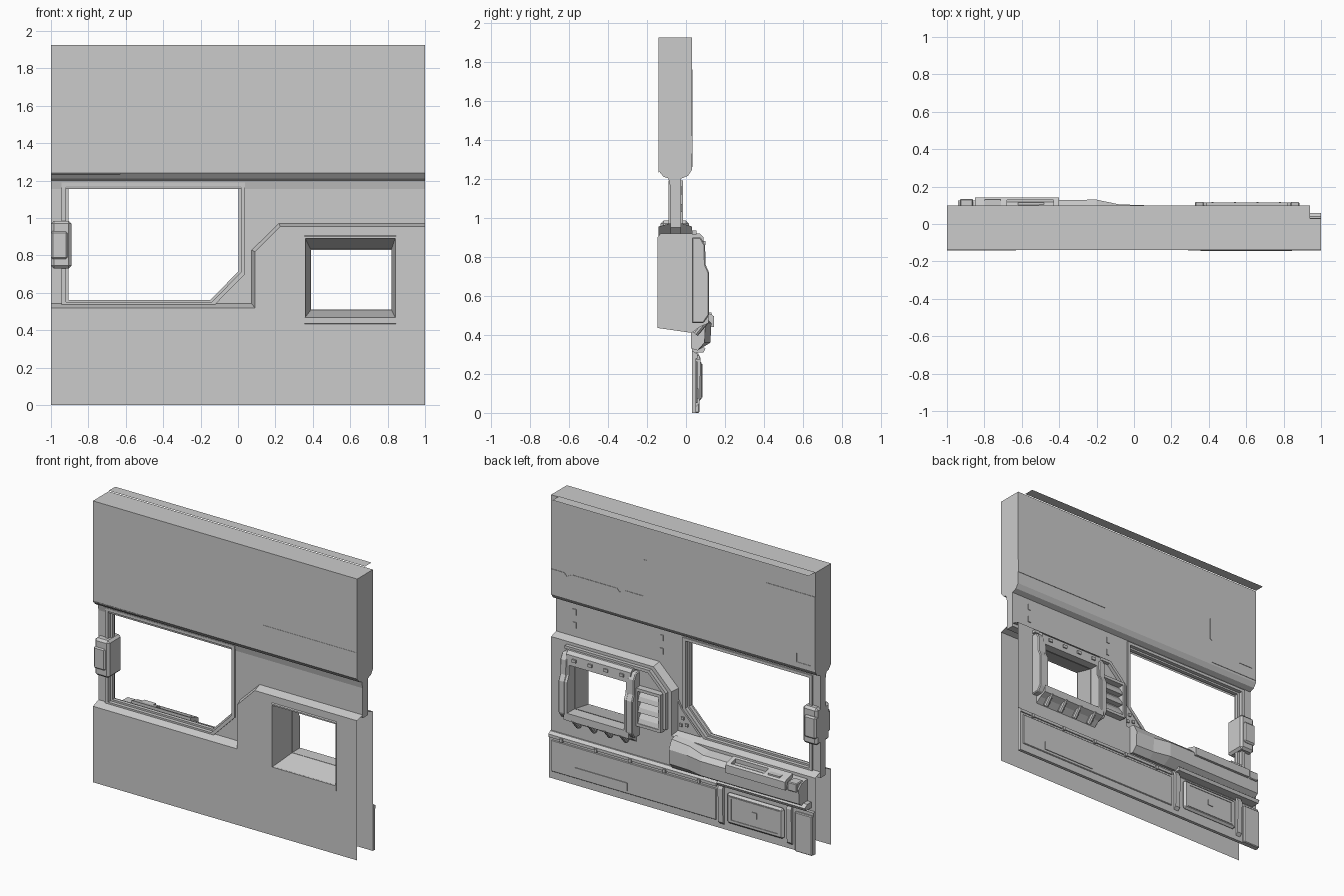
import bpy, bmesh, math
from mathutils import Vector

if "Cube" in bpy.data.objects:
    bpy.data.objects.remove(bpy.data.objects["Cube"])


def finish(name, bm, bevel=0.0):
    me = bpy.data.meshes.new(name)
    bm.to_mesh(me)
    bm.free()
    ob = bpy.data.objects.new(name, me)
    bpy.context.collection.objects.link(ob)
    if bevel:
        m = ob.modifiers.new("bevel", 'BEVEL')
        m.width, m.segments = bevel, 1
    return ob


def loft(name, sections, caps=True, closed=True, bevel=0.0):
    """Bridge matching point loops; cap the ends."""
    bm = bmesh.new()
    rows = [[bm.verts.new(p) for p in s] for s in sections]
    n = len(rows[0])
    for a, b in zip(rows, rows[1:]):
        for i in range(n if closed else n - 1):
            j = (i + 1) % n
            bm.faces.new((a[i], a[j], b[j], b[i]))
    if caps and closed:
        bm.faces.new(rows[0])
        bm.faces.new(rows[-1])
    bmesh.ops.recalc_face_normals(bm, faces=bm.faces)
    return finish(name, bm, bevel)


def prism(name, profile, x0, x1, bevel=0.0):
    return loft(name, [[(x, y, z) for y, z in profile] for x in (x0, x1)], bevel=bevel)


def rect(x0, x1, z0, z1):
    return [(x0, z0), (x1, z0), (x1, z1), (x0, z1)]


def box(name, x0, x1, y0, y1, z0, z1, bevel=0.0):
    return loft(name, [[(x, y, z) for x, z in rect(x0, x1, z0, z1)] for y in (y0, y1)], bevel=bevel)


def plate(name, outer, holes, y0, y1=None, face=-1):
    """Flat outline in x-z with holes; a sheet, or a slab if y1 is given."""
    bm = bmesh.new()
    edges = []
    for loop in [outer] + holes:
        vs = [bm.verts.new((x, y0, z)) for x, z in loop]
        edges += [bm.edges.new((vs[i], vs[(i + 1) % len(vs)])) for i in range(len(vs))]
    bmesh.ops.triangle_fill(bm, use_beauty=True, edges=edges, normal=(0, -1, 0))
    if y1 is not None:
        g = bmesh.ops.extrude_face_region(bm, geom=bm.faces[:], use_keep_orig=True)
        vs = [v for v in g['geom'] if isinstance(v, bmesh.types.BMVert)]
        bmesh.ops.translate(bm, vec=(0, y1 - y0, 0), verts=vs)
        bmesh.ops.recalc_face_normals(bm, faces=bm.faces)
    else:
        bm.normal_update()
        for f in bm.faces:
            if f.normal.y * face < 0:
                f.normal_flip()
    return finish(name, bm)


def cut(ob, cutter):
    m = ob.modifiers.new("cut", 'BOOLEAN')
    m.object, m.solver = cutter, 'EXACT'
    bpy.context.view_layer.objects.active = ob
    bpy.ops.object.modifier_apply(modifier=m.name)
    bpy.data.objects.remove(cutter, do_unlink=True)


# Upper block with chamfered underside, and the thin lip along its top
prism("upper_block", [(-.14, 1.925), (-.14, 1.24), (-.115, 1.21), (-.085, 1.2), (-.025, 1.2),
                      (.01, 1.215), (.03, 1.245), (.03, 1.925)], -1, 1)
loft("top_lip", [[(-1, .03, 1.93), (.94, .03, 1.93)], [(-1, .1, 1.93), (.94, .1, 1.93)]], closed=False)

# Shallow panels on the upper block
box("front_strip", .29, 1, -.142, -.138, 1.33, 1.42)
box("front_seam", -1, -.63, -.142, -.138, 1.233, 1.239)
plate("back_end_panel", [(-1, 1.26), (-.63, 1.26), (-.63, 1.42), (-.615, 1.43), (-.615, 1.58),
                         (-.63, 1.59), (-.63, 1.76), (-1, 1.76)], [rect(-.97, -.86, 1.28, 1.34)], .029, .033)
plate("back_corner_panel", [(.27, 1.33), (1, 1.33), (1, 1.42), (.9, 1.42), (.88, 1.40), (.84, 1.42),
                            (.5, 1.42), (.48, 1.40), (.44, 1.42), (.30, 1.42), (.30, 1.67), (.27, 1.67)],
      [], .029, .033)

# Middle wall slab around the large opening
opening = [(-.92, .55), (-.14, .55), (.015, .71), (.015, 1.17), (-.92, 1.17)]
around = [(-.945, .53), (-.13, .53), (.037, .70), (.037, 1.19), (-.945, 1.19)]
inner = [(-.905, .562), (-.147, .562), (.004, .717), (.004, 1.158), (-.905, 1.158)]
plate("middle_wall", [(-1, .5), (.12, .5), (.12, .8), (.26, .95), (1, .95), (1, 1.2), (-1, 1.2)],
      [opening], -.08, -.025)
plate("opening_front_trim", around, [opening], -.09, -.08)
plate("opening_back_trim", around, [opening], -.025, -.015)
plate("opening_inner_trim", opening, [inner], -.065, -.04)
prism("upper_fillet", [(-.09, 1.2), (-.08, 1.155), (-.08, 1.2)], -1, 1)

# Lower front and back skins with sloped edges running in to the middle wall
skin_edge = [(1, .955), (.225, .955), (.09, .82), (.09, .52), (-1, .52)]
wall_edge = [(1, .972), (.22, .972), (.073, .828), (.073, .542), (-1, .542)]
for side, y, yw, z0, hole, f in (("front", -.14, -.08, 0, rect(.36, .84, .47, .89), -1),
                                 ("back", .03, -.025, .28, rect(.39, .82, .51, .83), 1)):
    plate(side + "_skin", [(-1, z0), (1, z0)] + skin_edge, [hole], y, face=f)
    loft(side + "_skin_edge", [[(x, y, z) for x, z in skin_edge],
                               [(x, yw, z) for x, z in wall_edge]], closed=False)

# Small window: deep casing with a tapered tunnel
casing = prism("window_casing", [(-.145, .435), (-.145, .9), (-.13, .92), (.07, .92), (.09, .9), (.095, .76),
                                 (.115, .72), (.115, .46), (.07, .44), (.03, .41)], .355, .845)
taper = [(-.17, .358, .842, .468, .892), (-.13, .36, .84, .47, .89), (.04, .39, .82, .51, .83), (.2, .39, .82, .51, .83)]
cut(casing, loft("tunnel_cutter", [[(x, y, z) for x, z in rect(a, b, c, d)] for y, a, b, c, d in taper]))

# Window frame rails, studs and the row of pegs below
for i, (a, b) in enumerate(((.325, .375), (.835, .885))):
    prism("window_rail_%d" % i, [(.03, .46), (.03, .90), (.075, .90), (.098, .86), (.1, .76), (.118, .72),
                                 (.118, .50), (.09, .46)], a, b, bevel=.006)
for i in range(4):
    x = .42 + i * .12
    box("window_stud_%d" % i, x - .015, x + .015, .09, .1, .86, .88)
    bm = bmesh.new()
    bmesh.ops.create_cone(bm, cap_ends=True, segments=10, radius1=.018, radius2=.018, depth=.09)
    peg = finish("window_peg_%d" % i, bm)
    peg.location, peg.rotation_euler = (x, .075, .44), (math.radians(-40), 0, 0)

# Back trim band following the skin's step
t_out = [(.88, .935), (.24, .935), (.115, .81), (.115, .56)]
t_in = [(.135, .56), (.135, .80), (.25, .915), (.88, .915)]
plate("back_trim_band", t_out + t_in, [], .03, .055)

# Vent box beside the small window, with sloped louvres
plate("vent_frame", rect(.14, .33, .54, .80), [rect(.155, .315, .56, .78)], .03, .075)
for i, z in enumerate((.56, .635, .71)):
    prism("vent_louvre_%d" % i, [(.03, z), (.07, z), (.06, z + .03), (.035, z + .065), (.03, z + .065)], .155, .315)

# Gusset with bolts in the sloped corner of the large opening
plate("corner_gusset", [(-.1, .545), (.07, .545), (.07, .75), (.045, .70)], [], -.03, -.012)
for i, (x, z) in enumerate(((0, .6), (.03, .64), (.045, .59))):
    box("gusset_bolt_%d" % i, x - .01, x + .01, -.012, -.003, z - .01, z + .01)

# Left post latch on the large opening
box("post_latch", -1, -.89, -.13, .015, .73, .985, bevel=.015)
box("post_latch_band", -1, -.91, -.138, .028, .78, .93, bevel=.01)

# Shelf below the large opening, tapering at its inner end
loft("back_shelf", [[(x, .025, .33), (x, .06, .32), (x, d - .005, .36), (x, d, .46), (x, d - .03, h), (x, .025, h + .01)]
                    for x, d, h in ((-.94, .125, .49), (-.2, .13, .49), (-.08, .105, .51), (.06, .10, .52))])
tray = prism("shelf_tray", [(.06, .44), (.143, .44), (.143, .495), (.13, .505), (.06, .525)], -.85, -.4)
cut(tray, box("tray_cutter", -.68, -.43, .078, .128, .47, .6))
box("tray_slot", -.62, -.48, .09, .115, .465, .485)
box("shelf_clip", -.93, -.86, .06, .134, .44, .5, bevel=.005)
box("shelf_plate", -.8, -.71, .08, .13, .505, .515)
prism("shelf_lower_rib", [(.03, .31), (.03, .35), (.075, .35), (.1, .33), (.09, .31)], -.97, -.3)

# Base of the back: plinth, long panel, hatch box and ribs
box("back_plinth", -1, 1, .03, .052, 0, .29)
prism("plinth_cap", [(.03, .28), (.06, .28), (.06, .3), (.04, .315), (.03, .315)], -.27, 1)
box("long_panel", -.27, .98, .05, .06, .05, .265, bevel=.004)
box("long_panel_inset", .4, .8, .06, .065, .07, .125)
box("hatch_box", -.79, -.36, .05, .08, .06, .27, bevel=.014)
plate("hatch_rim", rect(-.765, -.385, .08, .25), [rect(-.75, -.4, .093, .237)], .08, .084)
box("hatch_button", -.595, -.555, .08, .085, .15, .19)
for i, x in enumerate((-.31, -.83)):
    prism("plinth_rib_%d" % i, [(.05, .03), (.07, .05), (.075, .28), (.06, .31), (.05, .31)], x - .018, x + .018)
box("plinth_end_block", -1, -.87, .03, .068, .0, .27, bevel=.005)
for i in range(5):
    x = .9 - i * .26
    box("plinth_tab_%d" % i, x - .01, x + .01, .055, .068, .27, .295)

# Small slots on the back of the middle wall
for i, (x, z) in enumerate(((.86, 1.05), (.86, 1.14), (.2, 1.05), (.2, 1.14))):
    box("wall_slot_%d" % i, x - .012, x + .012, -.027, -.02, z - .02, z + .02)
